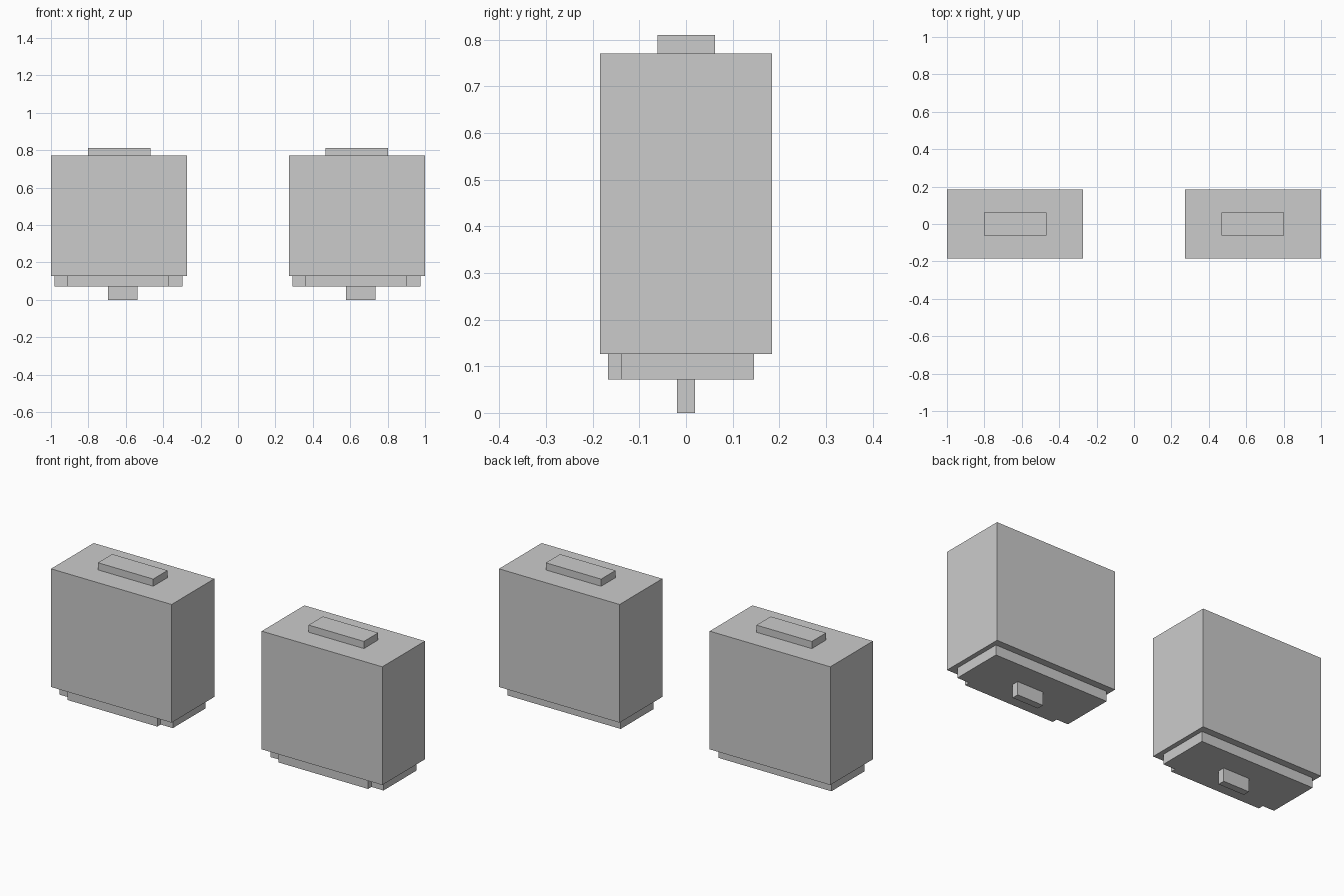
import bpy, bmesh

if "Cube" in bpy.data.objects:
    bpy.data.objects.remove(bpy.data.objects["Cube"])


def prism(name, outline, z0, z1):
    """Extrude a flat xy outline from z0 up to z1."""
    bm = bmesh.new()
    face = bm.faces.new([bm.verts.new((x, y, z0)) for x, y in outline])
    top = bmesh.ops.extrude_face_region(bm, geom=[face])["geom"]
    bmesh.ops.translate(bm, vec=(0, 0, z1 - z0),
                        verts=[v for v in top if isinstance(v, bmesh.types.BMVert)])
    bmesh.ops.recalc_face_normals(bm, faces=bm.faces)
    mesh = bpy.data.meshes.new(name)
    bm.to_mesh(mesh)
    bm.free()
    obj = bpy.data.objects.new(name, mesh)
    bpy.context.collection.objects.link(obj)
    return obj


def rect(cx, hx, y0, y1):
    return [(cx - hx, y0), (cx + hx, y0), (cx + hx, y1), (cx - hx, y1)]


# Base plate outline: a wide slab with a narrower lip at the front
plate = [(-0.275, -0.167), (0.266, -0.167), (0.266, -0.138), (0.339, -0.138),
         (0.339, 0.146), (-0.344, 0.146), (-0.344, -0.138), (-0.275, -0.138)]

# Two identical units side by side (copied, not mirrored)
for side, x in (("left", -0.636), ("right", 0.636)):
    parts = [
        prism(side + "_body", rect(0, 0.364, -0.184, 0.184), 0.126, 0.771),
        prism(side + "_top_block", rect(0, 0.167, -0.061, 0.062), 0.771, 0.81),
        prism(side + "_base_plate", plate, 0.072, 0.126),
        prism(side + "_bottom_tab", rect(0.02, 0.078, -0.019, 0.019), 0.0, 0.072),
    ]
    for part in parts:
        part.location.x = x
